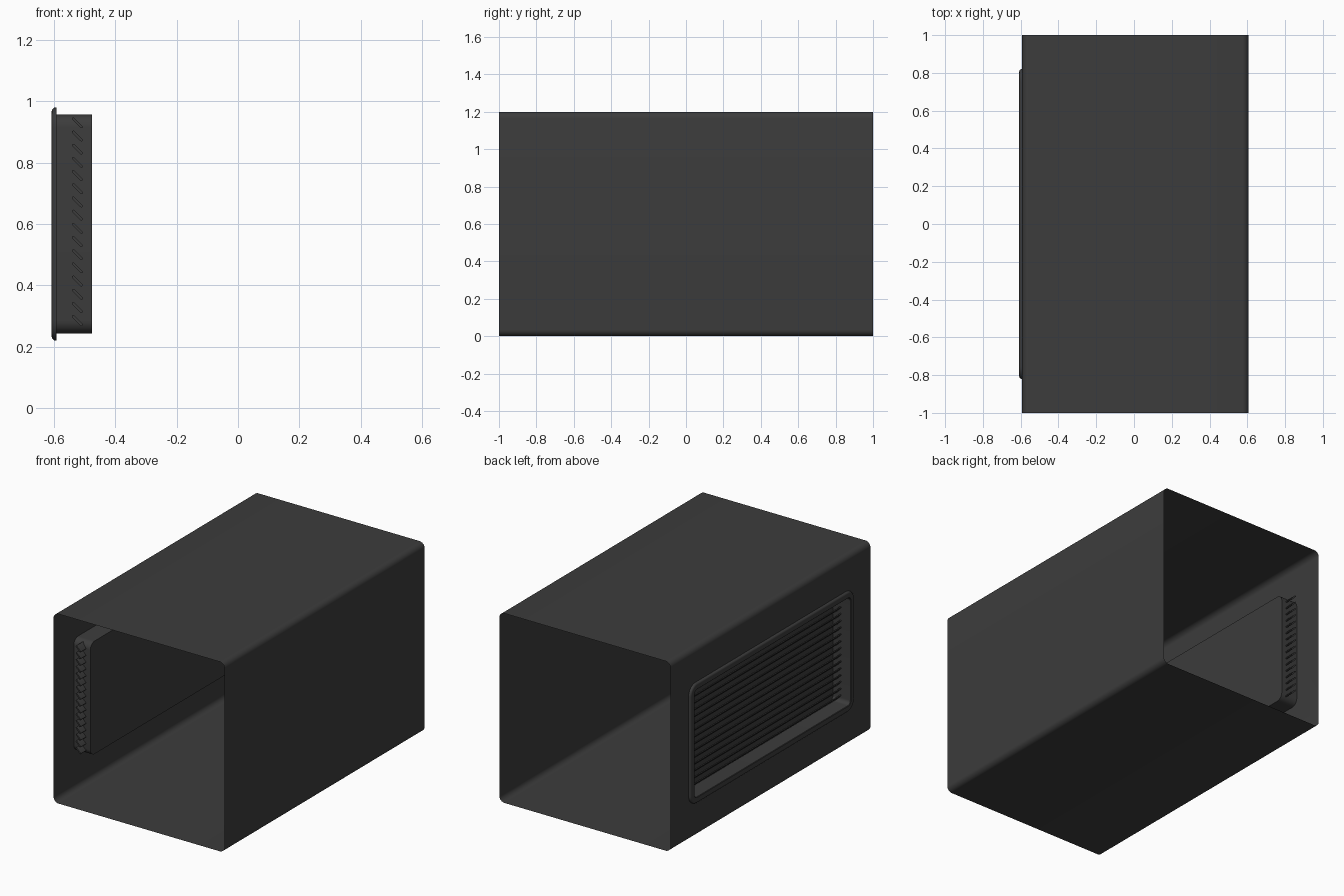
import bpy, bmesh, math
from mathutils import Vector

if "Cube" in bpy.data.objects:
    bpy.data.objects.remove(bpy.data.objects["Cube"])

WALL_L, WALL_R = -0.592, 0.607      # duct side walls
ZC = 0.60                           # grille centre height

dark = bpy.data.materials.new("dark_grey")
dark.diffuse_color = (0.045, 0.045, 0.045, 1)
dark.use_nodes = True
dark.node_tree.nodes["Principled BSDF"].inputs["Base Color"].default_value = dark.diffuse_color


def finish(name, bm, angle=35):
    bmesh.ops.remove_doubles(bm, verts=bm.verts, dist=1e-5)
    bmesh.ops.recalc_face_normals(bm, faces=bm.faces)
    mesh = bpy.data.meshes.new(name)
    bm.to_mesh(mesh)
    bm.free()
    obj = bpy.data.objects.new(name, mesh)
    bpy.context.collection.objects.link(obj)
    mesh.materials.append(dark)
    bpy.ops.object.select_all(action='DESELECT')
    obj.select_set(True)
    bpy.context.view_layer.objects.active = obj
    bpy.ops.object.shade_smooth_by_angle(angle=math.radians(angle))
    return obj


def rounded_rect(hw, hh, r, seg=8):
    """Counter-clockwise 2D outline starting on the right side, bottom corner last."""
    pts = []
    for k, (sx, sy) in enumerate([(1, 1), (-1, 1), (-1, -1), (1, -1)]):
        for i in range(seg + 1):
            a = math.pi / 2 * (k + i / seg)
            pts.append((sx * (hw - r) + r * math.cos(a), sy * (hh - r) + r * math.sin(a)))
    return pts


# Duct: thin open-ended sheet tube, with an opening in the left wall
seg, r = 8, 0.035
bm = bmesh.new()
xc = (WALL_L + WALL_R) / 2
outline = rounded_rect((WALL_R - WALL_L) / 2, 0.6, r, seg)
front = [bm.verts.new((xc + x, -1, 0.6 + z)) for x, z in outline]
back = [bm.verts.new((xc + x, 1, 0.6 + z)) for x, z in outline]
left = 2 * seg + 1                  # index of the flat left wall segment
n = len(outline)
for i in range(n):
    j = (i + 1) % n
    if i != left:
        bm.faces.new((front[i], front[j], back[j], back[i]))
outer = [front[left], front[left + 1], back[left + 1], back[left]]
hole = [bm.verts.new((WALL_L, y, ZC + z))
        for y, z in [(-0.79, 0.35), (-0.79, -0.35), (0.79, -0.35), (0.79, 0.35)]]
for i in range(4):
    j = (i + 1) % 4
    bm.faces.new((outer[i], outer[j], hole[j], hole[i]))
finish("duct_shell", bm)

# Grille frame: collar box with a rounded flange, lofted from rounded rectangles
flange_x, r = -0.6075, 0.0125
profile = [(-0.476, 0.0225), (WALL_L, 0.0225), (WALL_L, 0.0)]
for i in range(6):
    a = math.pi / 2 * i / 5
    profile.append((flange_x + r - r * math.sin(a), r - r * math.cos(a)))
profile += [(flange_x, 0.037), (flange_x + 0.003, 0.04), (-0.484, 0.04)]
bm = bmesh.new()
rings = []
for x, inset in profile:
    pts = rounded_rect(0.82 - inset, 0.38 - inset, 0.065 - inset)
    rings.append([bm.verts.new((x, y, ZC + z)) for y, z in pts])
for a, b in zip(rings, rings[1:]):
    for i in range(len(a)):
        j = (i + 1) % len(a)
        bm.faces.new((a[i], a[j], b[j], b[i]))
bm.faces.new(rings[0])
bm.faces.new(rings[-1])
finish("grille_frame", bm)

# Louvres: slanted slats with rounded edges, running out past the collar ends
bm = bmesh.new()
half_len, half_w, t = 0.85, 0.023, 0.0045
section = rounded_rect(half_w, t, t * 0.95, 3)
c = math.sqrt(0.5)
for k in range(16):
    z0 = 0.285 + 0.043 * k
    ends = []
    for y in (-half_len, half_len):
        ends.append([bm.verts.new(Vector((-0.524 + c * (u + v), y, z0 + c * (v - u))))
                     for u, v in section])
    for i in range(len(section)):
        j = (i + 1) % len(section)
        bm.faces.new((ends[0][i], ends[0][j], ends[1][j], ends[1][i]))
    bm.faces.new(ends[0])
    bm.faces.new(ends[1])
finish("louvre_slats", bm)
